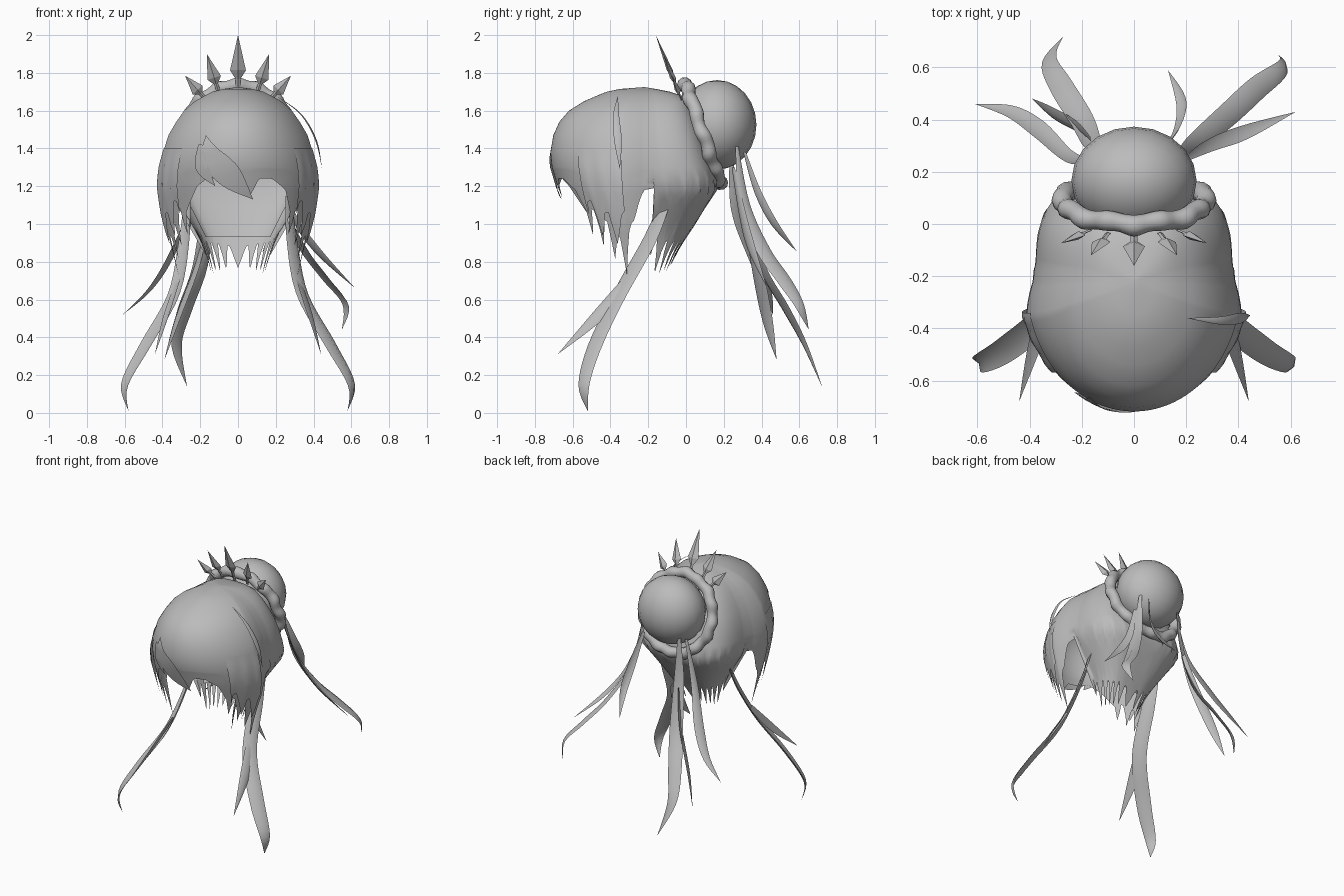
import bpy, bmesh, math
from mathutils import Vector, Matrix

if "Cube" in bpy.data.objects:
    bpy.data.objects.remove(bpy.data.objects["Cube"])

grey = bpy.data.materials.new("hair_grey")
grey.diffuse_color = (0.5, 0.5, 0.5, 1)
grey.use_nodes = True
grey.node_tree.nodes["Principled BSDF"].inputs["Base Color"].default_value = grey.diffuse_color


def finish(name, bm, angle=40, smooth=True):
    bmesh.ops.remove_doubles(bm, verts=bm.verts[:], dist=0.0005)
    bmesh.ops.recalc_face_normals(bm, faces=bm.faces[:])
    me = bpy.data.meshes.new(name)
    bm.to_mesh(me)
    bm.free()
    ob = bpy.data.objects.new(name, me)
    bpy.context.collection.objects.link(ob)
    me.materials.append(grey)
    if smooth:
        bpy.context.view_layer.objects.active = ob
        ob.select_set(True)
        bpy.ops.object.shade_smooth_by_angle(angle=math.radians(angle))
        ob.select_set(False)
    return ob


def lerp(table, v):
    """Piecewise linear lookup in ascending (key, value) pairs."""
    if v <= table[0][0]:
        return table[0][1]
    for (a, p), (b, q) in zip(table, table[1:]):
        if v <= b:
            return p + (q - p) * (v - a) / (b - a)
    return table[-1][1]


def grid(bm, rows):
    vs = [[bm.verts.new(p) for p in r] for r in rows]
    for r, s in zip(vs, vs[1:]):
        for i in range(len(r) - 1):
            bm.faces.new((r[i], r[i + 1], s[i + 1], s[i]))


# Hair shape: half width, front and back reach at each height
Y0 = -0.22
SIDE = [(0.7, .32), (0.8, .345), (1.0, .40), (1.2, .43), (1.3, .427), (1.42, .405), (1.5, .37),
        (1.6, .297), (1.66, .225), (1.7, .14), (1.715, .08), (1.725, 0)]
NAPE = [(0.7, .15), (0.8, .18), (0.93, .23), (1.0, .28), (1.2, .43)]
FRONT = [(0.7, -.55), (1.0, -.61), (1.2, -.68), (1.3, -.71), (1.4, -.72), (1.5, -.695), (1.55, -.665),
         (1.6, -.62), (1.65, -.54), (1.68, -.47), (1.7, -.42), (1.715, -.35), (1.725, Y0)]
BACK = [(0.7, -.12), (0.85, -.05), (1.0, .05), (1.1, .11), (1.2, .18), (1.5, .08),
        (1.66, .01), (1.69, -.04), (1.71, -.13), (1.725, Y0)]
PF = 2.0


def shell(deg, z, grow=0.0):
    """Point on the hair surface; 0 degrees is the front, positive to +x."""
    a = math.radians(deg)
    s, c = math.sin(a), math.cos(a)
    back = abs(deg) > 91
    n = 3.3 if back else PF
    rx = lerp(NAPE if back and z < 1.2 else SIDE, z) + grow
    rx *= lerp([(74, 1), (94, .88)], abs(deg))
    ry = (lerp(BACK, z) - Y0 if back else Y0 - lerp(FRONT, z)) + grow
    x = math.copysign(abs(s) ** (2 / n) * rx, s)
    y = Y0 - math.copysign(abs(c) ** (2 / n) * ry, c)
    return Vector((x, y, z))


def saw(v):
    return abs((v % 1) * 2 - 1)


BANGS = [(-43, 1.05), (-30, 1.2), (-21, 1.25), (-10, 1.22), (0, 1.21), (8, 1.14),
         (15, 1.24), (25, 1.24), (36, 1.18), (43, 1.05)]


def hem(deg):
    """Height of the ragged lower edge."""
    d = abs(deg)
    if d < 43:
        return lerp(BANGS, deg)
    if d < 91:
        return lerp([(43, .95), (60, .85), (74, .73), (80, .92), (84, 1.06), (90, 1.18)], d) + \
            lerp([(43, .2), (74, .2), (84, .04), (90, 0)], d) * saw(d / 10 + .1)
    if d < 94:
        return 1.19
    return .76 + .03 * math.sin(d * .4) + .14 * saw(d / 15 + .5)


# Main hair
TOP = [1.725, 1.722, 1.715, 1.7, 1.68, 1.65, 1.6, 1.54, 1.47, 1.38, 1.3]
N = 180
bm = bmesh.new()
cols = []
for i in range(N + 1):
    d = -180 + 360 * i / N
    h = hem(d)
    cols.append([shell(d, z) for z in TOP] + [shell(d, 1.3 + (h - 1.3) * k / 7) for k in range(1, 8)])
grid(bm, cols)
finish("main_hair", bm, 50)

# Outer side locks layered over the main hair
for sgn, side in ((-1, "left"), (1, "right")):
    bm = bmesh.new()
    cols = []
    for i in range(13):
        d = 46 + i * 2.5
        h = lerp([(46, .98), (66, .88), (76, .9)], d) + .2 * saw(d / 12.5)
        cols.append([shell(sgn * d, 1.4 + (h - 1.4) * k / 7, .002 + .018 * math.sin(k / 7 * 2))
                     for k in range(8)])
    grid(bm, cols)
    finish("side_locks_" + side, bm, 50)

# Inner back layer behind the face opening
bm = bmesh.new()
rows = []
for z, w, y in ((.93, .17, -.1), (1.05, .23, -.03), (1.2, .31, .05), (1.4, .31, .04), (1.6, .2, -.05)):
    rows.append([(w * math.sin(t), y - .06 * (1 - math.cos(t)), z)
                 for t in [(-90 + 15 * k) * math.pi / 180 for k in range(13)]])
grid(bm, rows)
finish("inner_back_hair", bm)


def curve(pts, steps=5):
    """Smooth path through tuples of any length."""
    p = [pts[0]] + pts + [pts[-1]]
    out = []
    for a, b, c, d in zip(p, p[1:], p[2:], p[3:]):
        for k in range(steps):
            t = k / steps
            out.append([.5 * (2 * q + (r - o) * t + (2 * o - 5 * q + 4 * r - s) * t * t
                              + (3 * q - o - 3 * r + s) * t ** 3) for o, q, r, s in zip(a, b, c, d)])
    return out + [list(pts[-1])]


def ribbon(name, pts, across, fit=False, fold=.2):
    """Tapered, folded lock along (x, y, z, width) points, spread along the across vector."""
    w = Vector(across).normalized()
    path = curve(pts)
    rows = []
    for i, p in enumerate(path):
        c = Vector(p[:3])
        t = Vector(path[min(i + 1, len(path) - 1)][:3]) - Vector(path[max(i - 1, 0)][:3])
        t.normalize()
        side = (w - t * w.dot(t)).normalized()
        bulge = t.cross(side) * abs(p[3]) * fold
        row = [c - side * p[3] / 2, c + bulge, c + side * p[3] / 2]
        if fit:  # lay the lock on the front of the hair
            for v in row:
                f = max(0, 1 - abs(v.x / lerp(SIDE, v.z)) ** PF) ** (1 / PF)
                v.y = Y0 - (Y0 - lerp(FRONT, v.z)) * f - .01
        rows.append(row)
    bm = bmesh.new()
    grid(bm, rows)
    return finish(name, bm, 60)


# Fringe locks
ribbon("swept_fringe", [(-.17, 0, 1.47, 0), (-.14, 0, 1.36, .11), (-.04, 0, 1.25, .13), (.08, 0, 1.13, 0)],
       (.7, 0, .7), True, 0)
ribbon("fringe_lock", [(-.2, 0, 1.42, .02), (-.19, 0, 1.3, .07), (-.12, 0, 1.2, 0)], (1, 0, .3), True, 0)

# Thin loose lock on the right of the head
ribbon("loose_lock", [(.2, -.36, 1.68, 0), (.33, -.37, 1.58, .03), (.41, -.36, 1.44, .04), (.445, -.35, 1.29, 0)],
       (0, 1, 0))

# Long front tails, each with a short branch
for s, side in ((-1, "left"), (1, "right")):
    ribbon("front_tail_" + side,
           [(s * .27, -.1, 1.14, .06), (s * .285, -.19, .92, .09), (s * .34, -.35, .63, .1),
            (s * .49, -.48, .36, .1), (s * .6, -.54, .15, .07), (s * .58, -.52, .01, 0)], (s * .6, 1, .25))
    ribbon("front_tail_branch_" + side,
           [(s * .32, -.31, .7, .06), (s * .38, -.46, .52, .075), (s * .44, -.68, .31, 0)], (s * .6, .7, -.7))

# Tails hanging from the bun
ribbon("bun_tail_long", [(-.14, .28, 1.41, .02), (-.16, .31, 1.1, .07), (-.2, .4, .78, .09), (-.28, .53, .55, .09),
                         (-.325, .63, .36, .06), (-.27, .72, .14, 0)], (1, .4, .2))
ribbon("bun_tail_branch", [(-.16, .32, 1.05, .03), (-.21, .37, .8, .06), (-.32, .43, .5, .06),
                           (-.39, .48, .28, 0)], (.5, -1, 0))
ribbon("bun_tail_outer_left", [(-.17, .24, 1.38, .02), (-.25, .26, 1.08, .05), (-.36, .36, .82, .07),
                               (-.47, .43, .65, .05), (-.61, .46, .52, 0)], (-.4, -1, .2))
ribbon("bun_tail_right", [(.17, .27, 1.41, .02), (.23, .31, 1.1, .07), (.35, .41, .86, .09), (.47, .52, .7, .09),
                          (.57, .6, .57, .06), (.55, .65, .44, 0)], (-.7, 1, .2))
ribbon("bun_tail_outer_right", [(.2, .25, 1.3, .02), (.29, .3, 1.05, .05), (.42, .35, .86, .06),
                                (.62, .43, .66, 0)], (.6, -1, .4))
ribbon("bun_tail_short", [(.13, .31, 1.38, .02), (.17, .38, 1.17, .05), (.18, .47, 1.0, .05), (.13, .59, .85, 0)],
       (1, .9, .5))

# Bun, slightly flattened front to back
bm = bmesh.new()
bmesh.ops.create_uvsphere(bm, u_segments=20, v_segments=12, radius=1,
                          matrix=Matrix.Translation((0, .165, 1.525)) @ Matrix.Diagonal((.24, .208, .237, 1)))
finish("bun", bm)

# Softly scalloped hair tie, tilted around the bun
bm = bmesh.new()
tilt = math.radians(-71)
rings = []
for i in range(97):
    a = math.tau * i / 96
    wave = math.cos(16 * a) + .6 * math.sin(7 * a)
    ring = []
    for j in range(11):
        b = math.tau * j / 10
        m = .038 + .002 * wave
        r = .272 + .004 * wave + m * math.cos(b)
        x, y, z = r * math.cos(a), r * math.sin(a), m * math.sin(b) + .006 * math.sin(9 * a)
        ring.append((x, .09 + y * math.cos(tilt) - z * math.sin(tilt),
                     1.475 + y * math.sin(tilt) + z * math.cos(tilt)))
    rings.append(ring)
grid(bm, rings)
finish("hair_tie", bm, 60)

# Crown of five leaf-shaped spikes on one leaning plane
bm = bmesh.new()
for bx, bz, tx, tz, w in ((0, 1.69, 0, 2, .042), (.1, 1.69, .165, 1.9, .037), (-.1, 1.69, -.165, 1.9, .037),
                          (.17, 1.66, .28, 1.785, .035), (-.17, 1.66, -.28, 1.785, .035)):
    d = Vector((tx - bx, 0, tz - bz))
    side = Vector((d.z, 0, -d.x)).normalized()
    out = []
    for t, k in ((0, .3), (.25, .3), (.4, 1), (1, 0)):
        c = Vector((bx, 0, bz)) + d * t
        c.y = -.16 + (2 - c.z) * .4
        h = Vector((0, .016 * k, 0))
        out.append([c - side * w * k, c - h, c + side * w * k, c + h, c - side * w * k])
    grid(bm, out)
finish("crown_spikes", bm, smooth=False)
